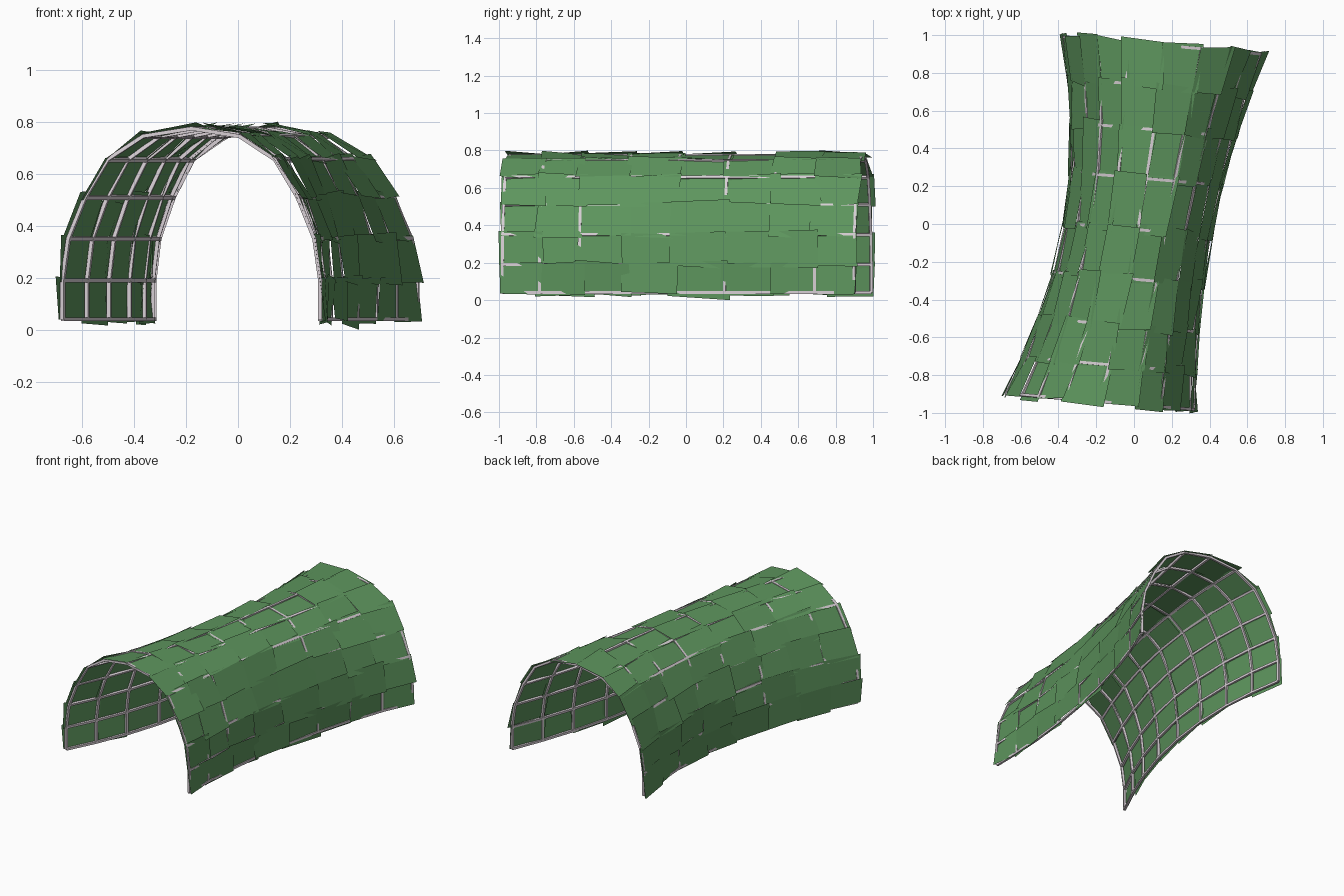
import bpy, bmesh, random
from mathutils import Vector

random.seed(11)
cube = bpy.data.objects.get("Cube")
if cube:
    bpy.data.objects.remove(cube, do_unlink=True)


def material(name, rgb):
    m = bpy.data.materials.new(name)
    m.use_nodes = True
    m.diffuse_color = (*rgb, 1)
    m.node_tree.nodes["Principled BSDF"].inputs["Base Color"].default_value = (*rgb, 1)
    return m


GREEN = material("leaf_green", (0.11, 0.3, 0.11))
GREY = material("pale_grey", (0.68, 0.62, 0.66))

# Half arch as (share of half width, height); mirrored to a full arch
half = [(1, 0.04), (1, 0.19), (0.955, 0.35), (0.825, 0.51),
        (0.65, 0.655), (0.375, 0.745), (0, 0.775)]
arch = [(-u, z) for u, z in half] + [(u, z) for u, z in half[-2::-1]]
stations = [-0.94, -0.745, -0.535, -0.29, -0.03, 0.24, 0.5, 0.73, 0.945]
ROWS, COLS = len(stations), len(arch)


def point(y, u, z):
    """Point on the skewed tunnel, which is narrow in the middle."""
    centre = 0.18 * y - 0.015 + 0.04 * (1 - y * y)
    offset = u * (0.38 + 0.018 * y + 0.15 * y * y)
    return Vector((centre + offset, y - 0.085 * offset, z))


def outward(i, j):
    """Surface direction at a frame crossing, from its neighbours."""
    along = grid[min(i + 1, ROWS - 1)][j] - grid[max(i - 1, 0)][j]
    around = grid[i][min(j + 1, COLS - 1)] - grid[i][max(j - 1, 0)]
    return along.cross(around).normalized() * -1


grid = [[point(y, u, z) for u, z in arch] for y in stations]
if outward(ROWS // 2, COLS // 2).z < 0:
    normal_sign = -1
else:
    normal_sign = 1
normals = [[outward(i, j) * normal_sign for j in range(COLS)] for i in range(ROWS)]


def build(name, bm, mat):
    mesh = bpy.data.meshes.new(name)
    bm.to_mesh(mesh)
    bm.free()
    mesh.materials.append(mat)
    bpy.context.collection.objects.link(bpy.data.objects.new(name, mesh))


# Frame: square rods along every grid line, lying flat on the surface
def rods(name, lines, line_normals, r):
    bm = bmesh.new()
    for line, ns in zip(lines, line_normals):
        rings = []
        for k, (p, n) in enumerate(zip(line, ns)):
            run = line[min(k + 1, len(line) - 1)] - line[max(k - 1, 0)]
            side = run.cross(n).normalized() * r
            up = n * r
            rings.append([bm.verts.new(p + q)
                          for q in (side + up, up - side, -side - up, side - up)])
        for a, b in zip(rings, rings[1:]):
            for k in range(4):
                m = (k + 1) % 4
                bm.faces.new((a[k], a[m], b[m], b[k]))
        bm.faces.new(rings[0])
        bm.faces.new(rings[-1][::-1])
    bmesh.ops.recalc_face_normals(bm, faces=bm.faces)
    build(name, bm, GREY)


rods("arch_ribs", grid, normals, 0.0075)
rods("long_rails", list(zip(*grid)), list(zip(*normals)), 0.0075)


# Cover: one loose, overlapping sheet per frame cell
def jitter(size):
    return Vector([random.uniform(-size, size) for _ in range(3)])


bm = bmesh.new()
for i in range(ROWS - 1):
    for j in range(COLS - 1):
        spots = [(i, j), (i, j + 1), (i + 1, j + 1), (i + 1, j)]
        cell = [grid[a][b] for a, b in spots]
        middle = sum(cell, Vector()) / 4
        normal = sum((normals[a][b] for a, b in spots), Vector()).normalized()
        corners = []
        for p in cell:
            slide = jitter(0.012)
            slide -= normal * slide.dot(normal)
            co = p + (p - middle) * random.uniform(0.08, 0.24) + slide
            co += normal * random.uniform(-0.005, 0.024)
            corners.append(bm.verts.new(co))
        face = bm.faces.new(corners)
        face.normal_update()
        if face.normal.dot(normal) < 0:
            face.normal_flip()
# Lowest corner rests on the ground
lowest = min(bm.verts, key=lambda v: v.co.z)
lowest.co.z = 0
build("cover_sheets", bm, GREEN)
